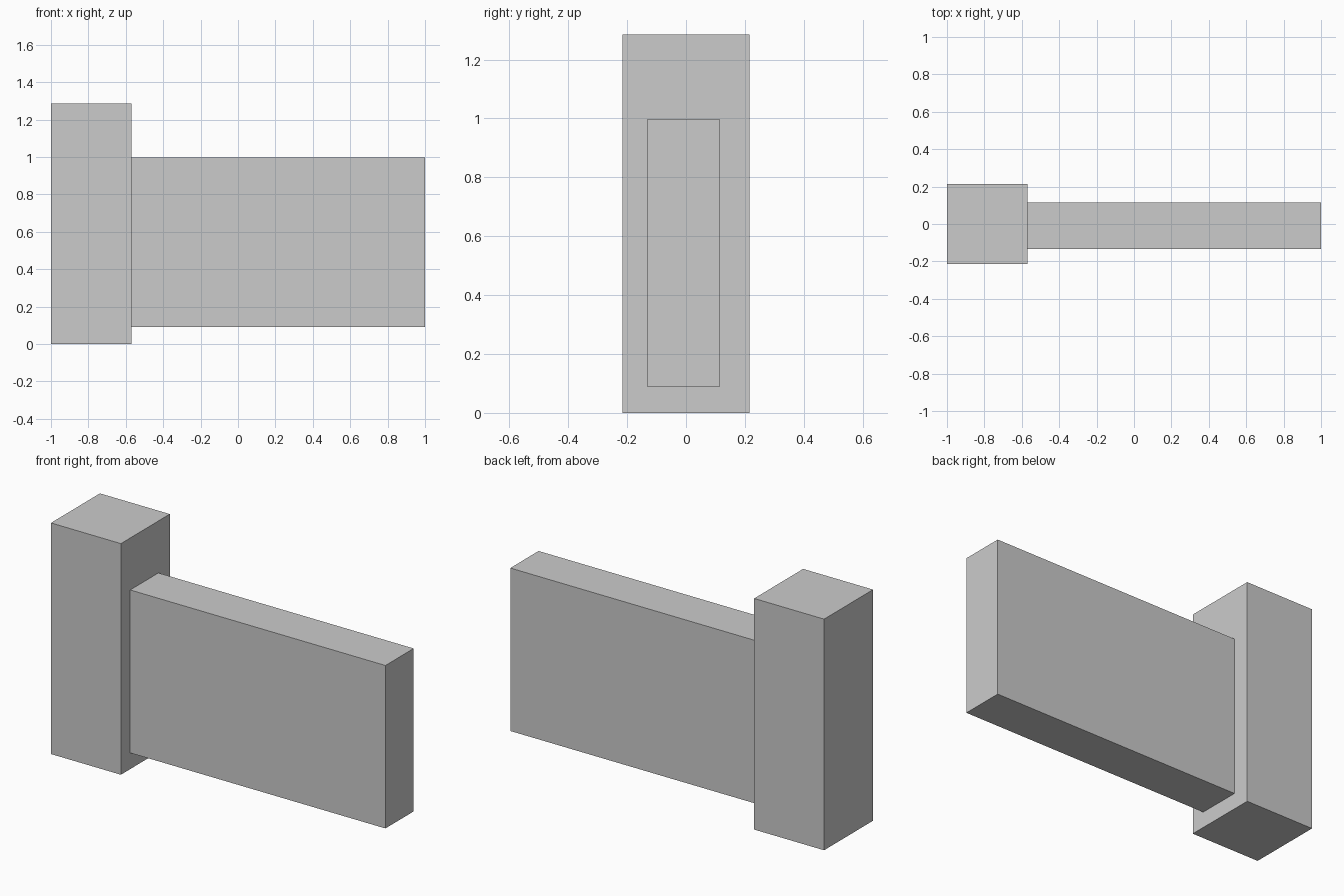
import bpy

if "Cube" in bpy.data.objects:
    bpy.data.objects.remove(bpy.data.objects["Cube"])


def box(name, lo, hi):
    """Box spanning two opposite corners."""
    size = [b - a for a, b in zip(lo, hi)]
    centre = [(a + b) / 2 for a, b in zip(lo, hi)]
    bpy.ops.mesh.primitive_cube_add(size=1, location=centre)
    obj = bpy.context.object
    obj.name = name
    obj.scale = size
    bpy.ops.object.transform_apply(location=False, rotation=False, scale=True)
    return obj


# Tall square post at the left end
box("post", (-1.0, -0.215, 0.0), (-0.57, 0.215, 1.285))

# Thinner wall panel, raised slightly and butted against the post
box("wall_panel", (-0.57, -0.133, 0.09), (1.0, 0.115, 0.996))
